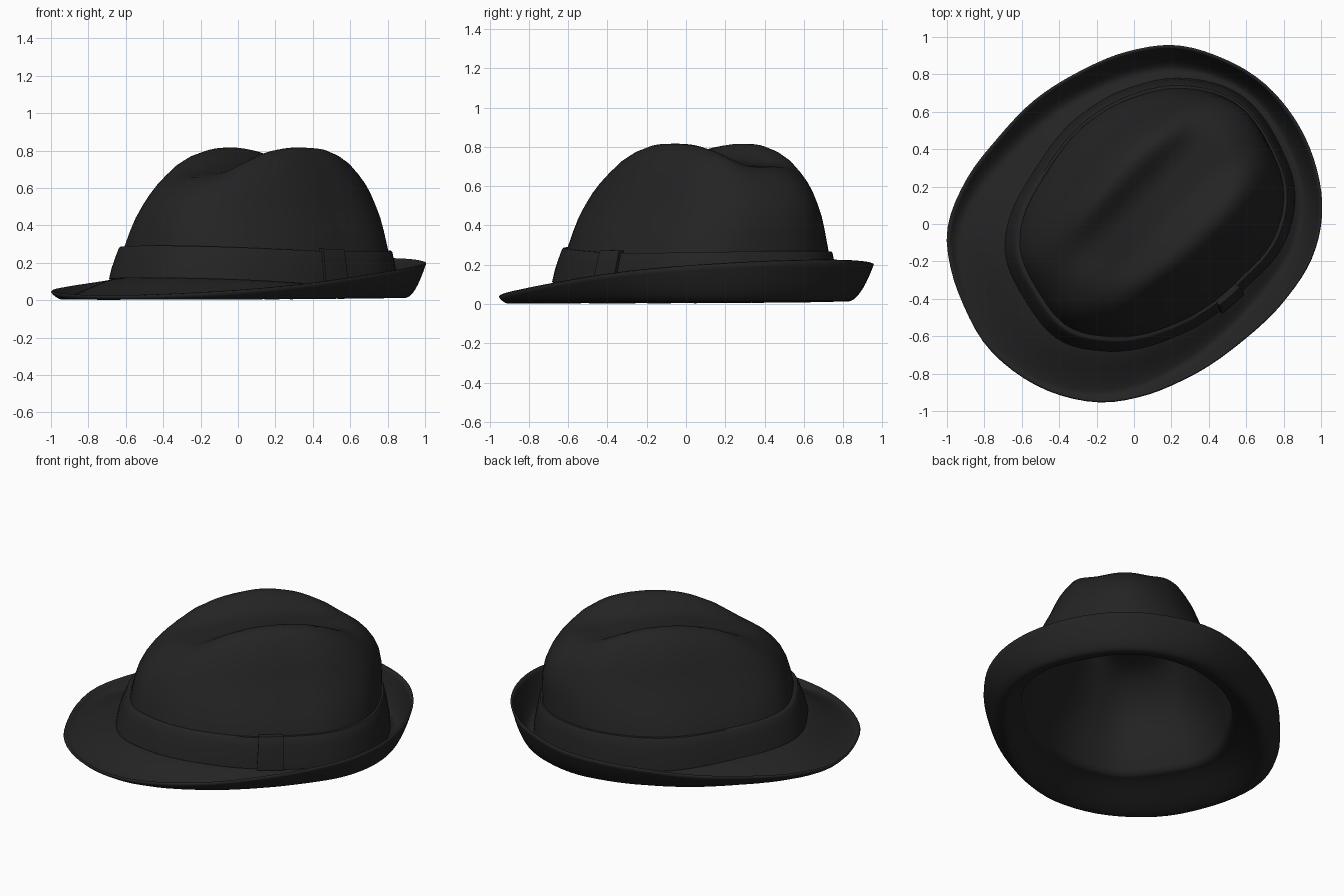
import bpy, bmesh, math
from mathutils import Vector

old = bpy.data.objects.get("Cube")
if old:
    bpy.data.objects.remove(old, do_unlink=True)

felt = bpy.data.materials.new("black_felt")
felt.use_nodes = True
felt.diffuse_color = (0.017, 0.017, 0.017, 1)
felt.node_tree.nodes["Principled BSDF"].inputs["Base Color"].default_value = felt.diffuse_color

TAU = math.tau
SEG = 96
BACK = math.pi / 4                      # the hat's back points along +x +y
CENTRE = Vector((0.08, 0.05))

# plan outlines, anticlockwise: brim edge and crown base
EDGE = [(.995, .06), (.955, .33), (.82, .6), (.65, .775), (.46, .88), (.22, .945), (-.02, .915),
        (-.28, .81), (-.5, .675), (-.72, .455), (-.89, .23), (-.99, -.03), (-.975, -.22),
        (-.9, -.44), (-.785, -.645), (-.59, -.815), (-.4, -.905), (-.16, -.945), (.03, -.915),
        (.29, -.81), (.565, -.625), (.795, -.405), (.945, -.17)]
BASE = [(.86, .18), (.78, .42), (.57, .69), (.25, .78), (-.02, .73), (-.29, .58), (-.53, .29),
        (-.69, -.14), (-.58, -.41), (-.4, -.62), (-.16, -.68), (.25, -.59), (.59, -.35), (.81, -.09)]


def polar(points):
    """Return a smooth periodic radius function around CENTRE."""
    knots = []
    for p in points:
        d = Vector(p) - CENTRE
        knots.append((math.atan2(d.y, d.x) % TAU, d.length))
    knots.sort()
    n = len(knots)

    def knot(i):
        return knots[i % n][0] + TAU * (i // n), knots[i % n][1]

    def slope(i):
        (a, r), (b, s) = knot(i - 1), knot(i + 1)
        return (s - r) / (b - a)

    def radius(angle):
        angle %= TAU
        i = -1
        while knot(i + 1)[0] <= angle:
            i += 1
        (a, r), (b, s) = knot(i), knot(i + 1)
        w = b - a
        t = (angle - a) / w
        return ((2 * t**3 - 3 * t**2 + 1) * r + (t**3 - 2 * t**2 + t) * w * slope(i)
                + (3 * t**2 - 2 * t**3) * s + (t**3 - t**2) * w * slope(i + 1))
    return radius


edge_r, base_r = polar(EDGE), polar(BASE)


def backness(a):
    return 0.5 + 0.5 * math.cos(a - BACK)


def base_z(a):
    return 0.04 + 0.08 * (1 - backness(a)) ** 1.2


def at(a, r, z):
    return Vector((CENTRE.x + r * math.cos(a), CENTRE.y + r * math.sin(a), z))


def loft(name, rings, closed=True, caps=False, thickness=0, smooth=45):
    """Skin a list of point rings into a smooth object."""
    bm = bmesh.new()
    rows = [[bm.verts.new(p) for p in ring] for ring in rings]
    n = len(rows[0])
    for low, high in zip(rows, rows[1:]):
        for j in range(n if closed else n - 1):
            k = (j + 1) % n
            bm.faces.new((low[j], low[k], high[k], high[j]))
    if caps:
        for j in (0, n - 1):
            bm.faces.new([row[j] for row in rows])
    bmesh.ops.remove_doubles(bm, verts=bm.verts, dist=0.0001)
    if caps:
        bmesh.ops.recalc_face_normals(bm, faces=bm.faces)
    mesh = bpy.data.meshes.new(name)
    bm.to_mesh(mesh)
    bm.free()
    mesh.materials.append(felt)
    obj = bpy.data.objects.new(name, mesh)
    bpy.context.collection.objects.link(obj)
    if thickness:
        mod = obj.modifiers.new("thickness", "SOLIDIFY")
        mod.thickness, mod.offset = thickness, -1
    bpy.ops.object.select_all(action="DESELECT")
    obj.select_set(True)
    bpy.context.view_layer.objects.active = obj
    bpy.ops.object.shade_smooth_by_angle(angle=math.radians(smooth))


ANGLES = [TAU * j / SEG for j in range(SEG)]


# brim: slopes down at the front, rolls up towards the back
def brim_point(a, t):
    b = backness(a)
    fold = 0.95 - 0.57 * (1 - (1 - b) ** 2)
    low = 0.014 + 0.012 * b
    top = low + 0.012 * (1 - b) + 0.2 * b ** 0.9
    if t <= fold:
        k = t / fold
        z = base_z(a) + (low - base_z(a)) * (0.4 * k + 0.6 * k * k * (3 - 2 * k))
    else:
        z = low + (top - low) * ((t - fold) / (1 - fold)) ** 1.8
    inner = base_r(a) * 0.96
    return at(a, inner + (edge_r(a) - inner) * t, z)


# crown: tapering wall, rounded top, lengthwise crease
LEVELS = [(.945, .14), (.91, .28), (.88, .37), (.85, .45), (.81, .53), (.77, .6), (.725, .66),
          (.675, .712), (.615, .765), (.555, .798), (.495, .819), (.43, .831), (.37, .838), (.31, .842),
          (.25, .845), (.19, .846), (.13, .847), (.06, .847), (0, .847)]


def crown_point(a, scale, z):
    p = at(a, base_r(a) * scale, z)
    shift = max(z - 0.15, 0) * 0.08
    # the plan grows longer and narrower with height
    pinch = min(max((z - 0.25) / 0.3, 0), 1)
    u, v = (p.x + p.y) / math.sqrt(2) - 0.092, (p.y - p.x) / math.sqrt(2) + 0.021
    u = u * (1 + 0.075 * pinch) + 0.092 + shift * math.sqrt(2)
    v *= 1 - 0.14 * pinch
    roundness = max((z - 0.3) / 0.54, 0) ** 2
    crease = math.exp(-(v / 0.2) ** 4 - ((u - 0.13) / 0.52) ** 6)
    z -= 0.33 * roundness * (u - 0.17) ** 2 + 0.11 * roundness * crease
    v -= 0.021
    return Vector(((u - v) / math.sqrt(2), (u + v) / math.sqrt(2), z))


brim_rings = [[brim_point(a, 1 - i / 20) for a in ANGLES] for i in range(21)]
crown_rings = [[crown_point(a, s, z) for a in ANGLES] for s, z in LEVELS]
loft("felt_body", brim_rings + crown_rings, thickness=0.012, smooth=80)


# ribbon strips that hug the crown base
def ribbon(name, angles, out, rise, closed):
    def top(a):
        b = backness(a)
        return 0.262 + 0.03 * (1 - b) ** 2 + 0.008 * b - 0.012 * math.sin(a - BACK) ** 2 + rise

    def ring(scale, height):
        return [at(a, base_r(a) * scale, base_z(a) + (top(a) - base_z(a)) * height)
                + Vector((1, 1, 0)) * 0.009 * height for a in angles]
    rings = [ring(0.965, 0), ring(1 + out, 0), ring(0.985 + out, 0.35), ring(0.962 + out, 0.7),
             ring(0.942 + out, 0.97), ring(0.934 + out, 1), ring(0.908, 1)]
    loft(name, rings, closed, caps=not closed)


ribbon("hat_band", ANGLES, 0, 0, True)
ribbon("band_loop", [-BACK - 0.15 + 0.03 * j for j in range(9)], 0.026, 0.012, False)
